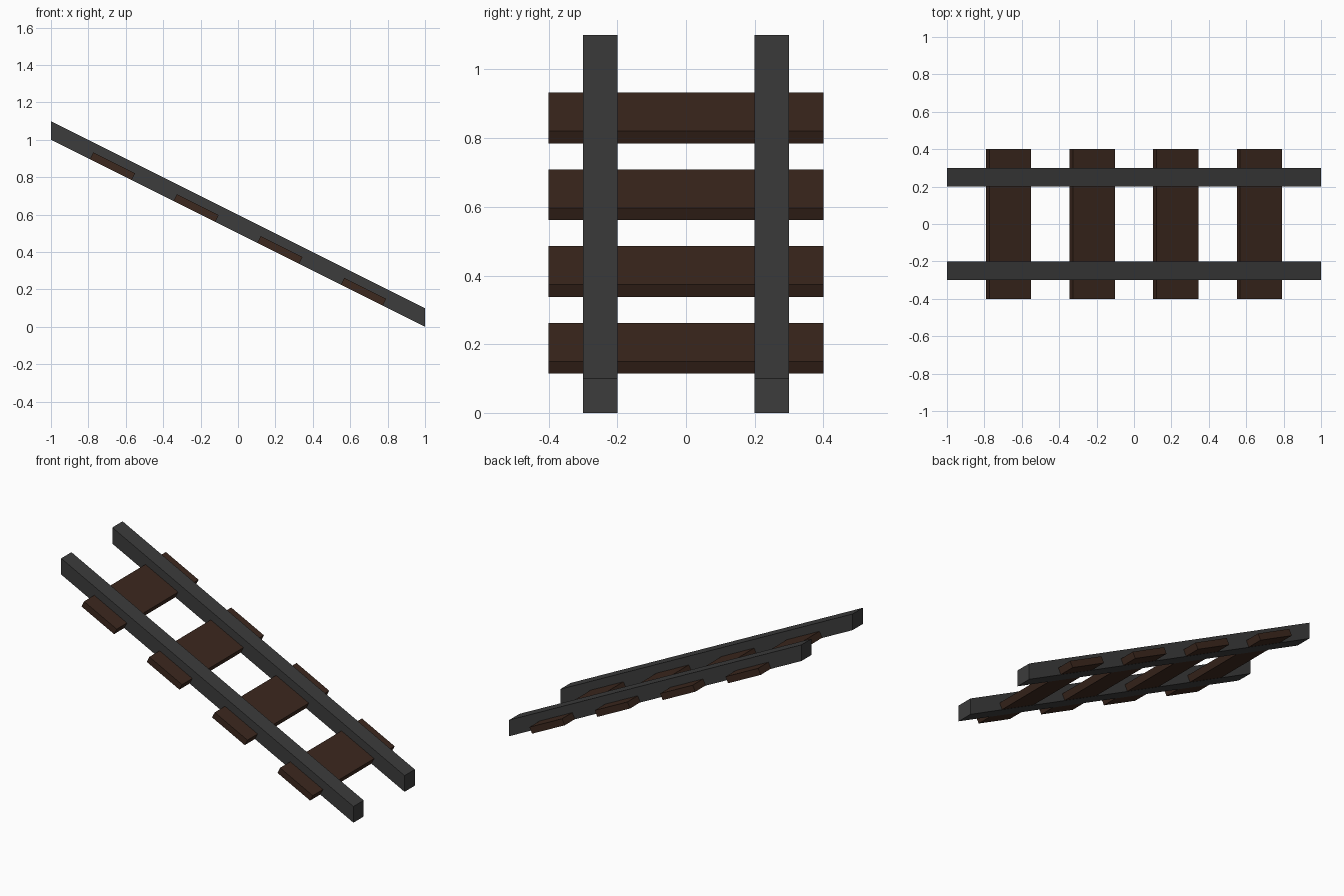
import bpy, bmesh, math
from mathutils import Matrix

if "Cube" in bpy.data.objects:
    bpy.data.objects.remove(bpy.data.objects["Cube"])

SLOPE = -0.5                      # rise per unit of x
ANGLE = math.atan(-SLOPE)


def make_material(name, rgb):
    mat = bpy.data.materials.new(name)
    mat.diffuse_color = (*rgb, 1)
    mat.use_nodes = True
    mat.node_tree.nodes["Principled BSDF"].inputs["Base Color"].default_value = mat.diffuse_color
    return mat


def box(name, size, matrix, mat):
    bm = bmesh.new()
    bmesh.ops.create_cube(bm, size=1, matrix=matrix @ Matrix.Diagonal((*size, 1)))
    bmesh.ops.recalc_face_normals(bm, faces=bm.faces)
    mesh = bpy.data.meshes.new(name)
    bm.to_mesh(mesh)
    bm.free()
    mesh.materials.append(mat)
    obj = bpy.data.objects.new(name, mesh)
    bpy.context.collection.objects.link(obj)
    return obj


steel = make_material("dark_steel", (0.045, 0.045, 0.045))
wood = make_material("dark_wood", (0.045, 0.021, 0.013))

# Rails: boxes sheared down the slope so their ends stay vertical
shear = Matrix.Identity(4)
shear[2][0] = SLOPE
for side, y in (("left", -0.25), ("right", 0.25)):
    box(f"{side}_rail", (2, 0.1, 0.1), Matrix.Translation((0, y, 0.55)) @ shear, steel)

# Ties: planks tilted to the slope, undersides flush with the rails
thick = 0.04
for i in range(4):
    x = (i - 1.5) * 0.5 * math.cos(ANGLE)
    z = 0.501 + thick / 2 / math.cos(ANGLE) + SLOPE * x
    tilt = Matrix.Translation((x, 0, z)) @ Matrix.Rotation(ANGLE, 4, 'Y')
    box(f"tie_{i + 1}", (0.25, 0.8, thick), tilt, wood)
